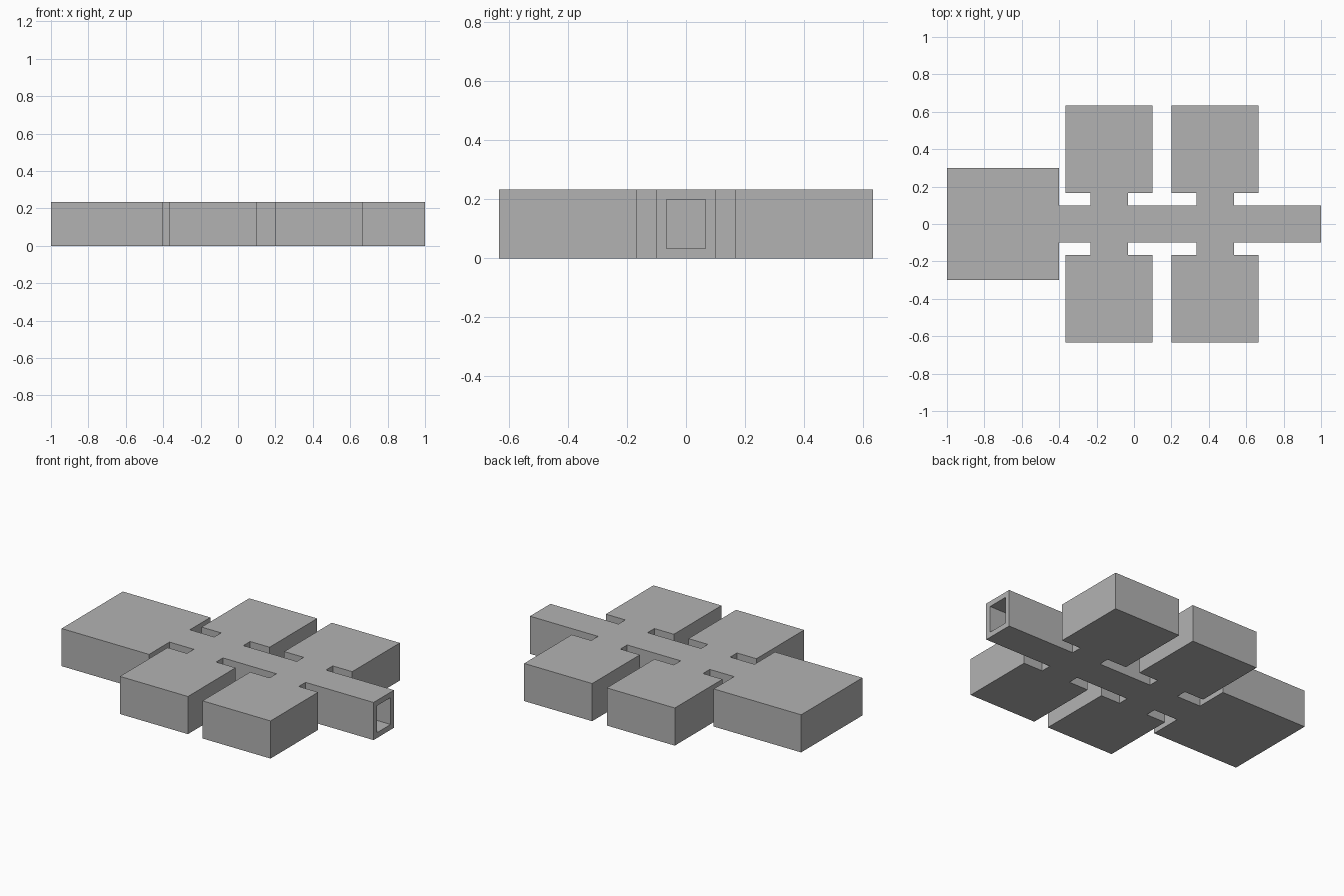
import bpy, bmesh
from mathutils import Vector

if "Cube" in bpy.data.objects:
    bpy.data.objects.remove(bpy.data.objects["Cube"])

U = 1 / 30            # one wall thickness
HEIGHT = 7            # overall height in wall units


def plan(end_x):
    """Counter-clockwise outline of the rooms and corridor, in wall units."""
    half = [(end_x, 3)]
    # two side rooms joined to the corridor by short necks
    for x in (6, -11):
        half += [(x + 10, 3), (x + 10, 5), (x + 14, 5), (x + 14, 19),
                 (x, 19), (x, 5), (x + 4, 5), (x + 4, 3)]
    # large room at the closed end
    half += [(-12, 3), (-12, 9), (-30, 9)]
    return [Vector(p) for p in half + [(x, -y) for x, y in reversed(half)]]


def inset(points):
    """Move a right-angled outline inward by one wall thickness."""
    result = []
    for i, p in enumerate(points):
        a = (p - points[i - 1]).normalized()
        b = (points[(i + 1) % len(points)] - p).normalized()
        result.append(p + Vector((-a.y, a.x)) + Vector((-b.y, b.x)))
    return result


def prism(name, points, z0, z1):
    bm = bmesh.new()
    face = bm.faces.new([bm.verts.new((p.x * U, p.y * U, z0 * U)) for p in points])
    ext = bmesh.ops.extrude_face_region(bm, geom=[face], use_keep_orig=True)
    top = [v for v in ext["geom"] if isinstance(v, bmesh.types.BMVert)]
    bmesh.ops.translate(bm, verts=top, vec=(0, 0, (z1 - z0) * U))
    bmesh.ops.recalc_face_normals(bm, faces=bm.faces)
    mesh = bpy.data.meshes.new(name)
    bm.to_mesh(mesh)
    bm.free()
    obj = bpy.data.objects.new(name, mesh)
    bpy.context.collection.objects.link(obj)
    return obj


grey = bpy.data.materials.new("plain grey")
grey.diffuse_color = (0.45, 0.45, 0.45, 1)
grey.use_nodes = True
grey.node_tree.nodes["Principled BSDF"].inputs["Base Color"].default_value = grey.diffuse_color

# solid shell and the hollow interior, which runs out through the corridor end
shell = prism("room_shell", plan(30), 0, HEIGHT)
hollow = prism("interior_cutter", inset(plan(33)), 1, HEIGHT - 1)
for obj in (shell, hollow):
    obj.data.materials.append(grey)
hollow.hide_render = True
hollow.hide_viewport = True

cut = shell.modifiers.new("hollow interior", 'BOOLEAN')
cut.operation = 'DIFFERENCE'
cut.solver = 'EXACT'
cut.object = hollow
